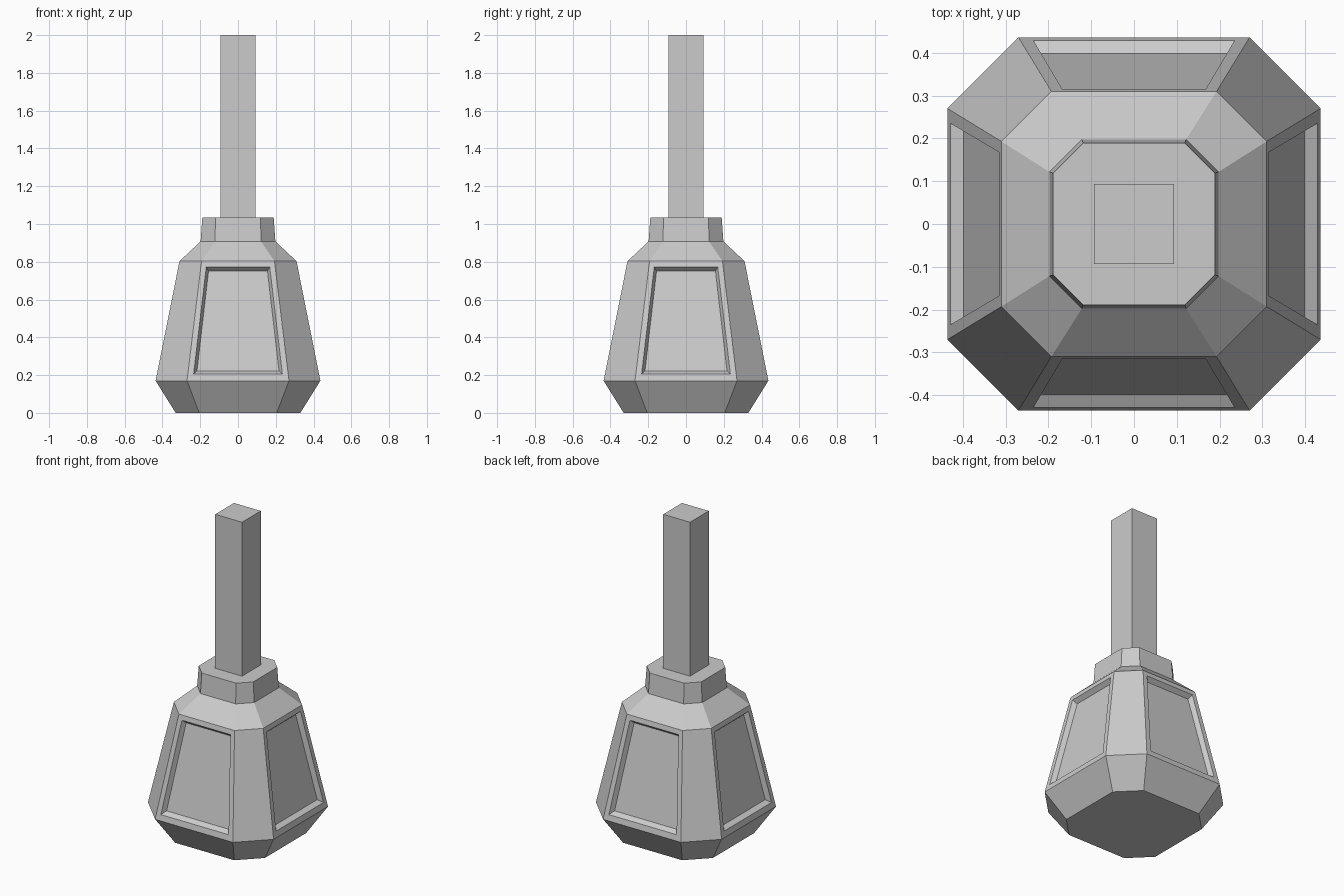
import bpy, bmesh
from mathutils import Matrix, Vector
from math import pi

if "Cube" in bpy.data.objects:
    bpy.data.objects.remove(bpy.data.objects["Cube"])


def finish(bm, name):
    bmesh.ops.remove_doubles(bm, verts=bm.verts, dist=1e-4)
    bmesh.ops.recalc_face_normals(bm, faces=bm.faces)
    mesh = bpy.data.meshes.new(name)
    bm.to_mesh(mesh)
    bm.free()
    obj = bpy.data.objects.new(name, mesh)
    bpy.context.collection.objects.link(obj)
    return obj


def panel_loop(z0, x0, y0, z1, x1, y1):
    """Trapezoid facing the front: bottom edge, then top edge."""
    return [Vector(p) for p in ((-x0, -y0, z0), (x0, -y0, z0), (x1, -y1, z1), (-x1, -y1, z1))]


# Chamfered-square profile: height, half width, half length of flat side
PROFILE = [(0, 0.33, 0.205), (0.17, 0.436, 0.27), (0.803, 0.31, 0.193),
           (0.908, 0.198, 0.122), (1.034, 0.189, 0.119)]
PANEL_BAND = 1

# Recessed panel: face edge, rim, sunken floor
(za, wa, fa), (zb, wb, fb) = PROFILE[PANEL_BAND:PANEL_BAND + 2]
face_y = lambda z: wa + (wb - wa) * (z - za) / (zb - za)
LOOPS = [panel_loop(za, fa, wa, zb, fb, wb),
         panel_loop(0.206, 0.235, face_y(0.206), 0.773, 0.168, face_y(0.773)),
         panel_loop(0.223, 0.217, 0.398, 0.751, 0.156, 0.291)]

# Head: four identical quarters turned about z
bm = bmesh.new()


def add_face(points, turn):
    return bm.faces.new([bm.verts.new(turn @ Vector(p)) for p in points])


for k in range(4):
    turn = Matrix.Rotation(k * pi / 2, 3, 'Z')
    for i, ((z0, w0, f0), (z1, w1, f1)) in enumerate(zip(PROFILE, PROFILE[1:])):
        # corner chamfer
        add_face([(f0, -w0, z0), (w0, -f0, z0), (w1, -f1, z1), (f1, -w1, z1)], turn)
        # flat side, with recess on the tall band
        if i != PANEL_BAND:
            add_face(panel_loop(z0, f0, w0, z1, f1, w1), turn)
            continue
        for outer, inner in zip(LOOPS, LOOPS[1:]):
            for j in range(4):
                n = (j + 1) % 4
                add_face([outer[j], outer[n], inner[n], inner[j]], turn)
        add_face(LOOPS[-1], turn)

# bottom and top caps
for z, w, f in (PROFILE[0], PROFILE[-1]):
    add_face([(f, -w, z), (w, -f, z), (w, f, z), (f, w, z),
              (-f, w, z), (-w, f, z), (-w, -f, z), (-f, -w, z)], Matrix.Identity(3))
finish(bm, "hammer_head")

# Square handle standing on the collar
bottom, top, width = 1.03, 2.0, 0.186
bm = bmesh.new()
bmesh.ops.create_cube(bm, size=1, matrix=Matrix.Translation((0, 0, (bottom + top) / 2))
                      @ Matrix.Diagonal((width, width, top - bottom, 1)))
finish(bm, "handle")
